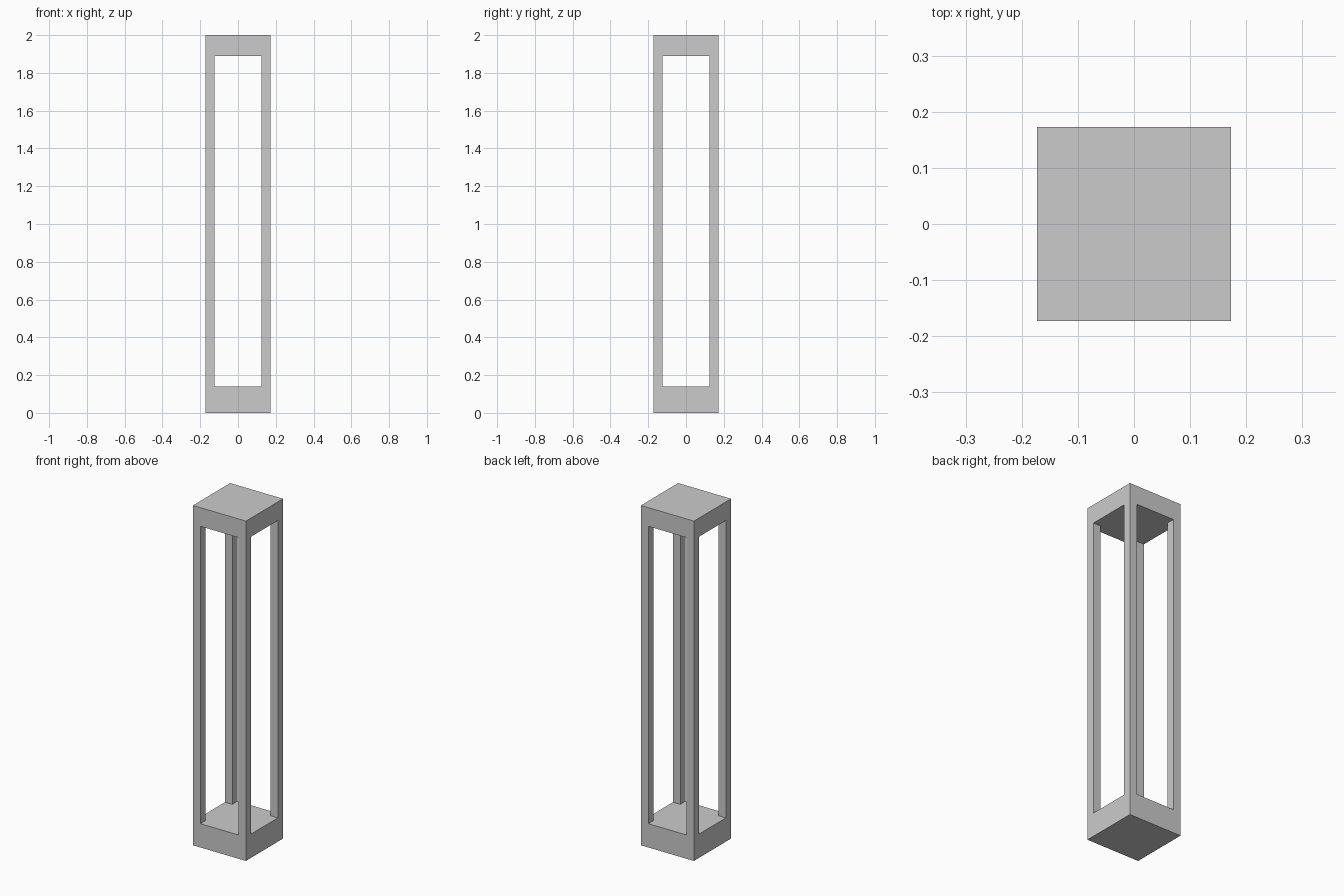
import bpy

if "Cube" in bpy.data.objects:
    bpy.data.objects.remove(bpy.data.objects["Cube"])

HALF = 0.1725      # half width of the square tower
OPEN = 0.1245      # half width of each opening
SILL, HEAD, TOP = 0.14, 1.89, 2.0

grey = bpy.data.materials.new("light grey")
grey.diffuse_color = (0.6, 0.6, 0.6, 1)
grey.use_nodes = True
grey.node_tree.nodes["Principled BSDF"].inputs["Base Color"].default_value = grey.diffuse_color


def box(name, hx, hy, z0, z1):
    bpy.ops.mesh.primitive_cube_add(size=2, location=(0, 0, (z0 + z1) / 2))
    ob = bpy.context.object
    ob.name = name
    ob.scale = (hx, hy, (z1 - z0) / 2)
    bpy.ops.object.transform_apply(location=True, rotation=False, scale=True)
    return ob


# Solid tower: base, four posts and cap in one piece
frame = box("tower_frame", HALF, HALF, 0, TOP)
frame.data.materials.append(grey)

# Openings cut right through, front to back and side to side
for name, hx, hy in (("front_opening", OPEN, 0.5), ("side_opening", 0.5, OPEN)):
    cutter = box(name, hx, hy, SILL, HEAD)
    cutter.hide_render = True
    bpy.context.view_layer.objects.active = frame
    mod = frame.modifiers.new(name, 'BOOLEAN')
    mod.operation, mod.solver, mod.object = 'DIFFERENCE', 'EXACT', cutter
    bpy.ops.object.modifier_apply(modifier=mod.name)
    bpy.data.objects.remove(cutter)
